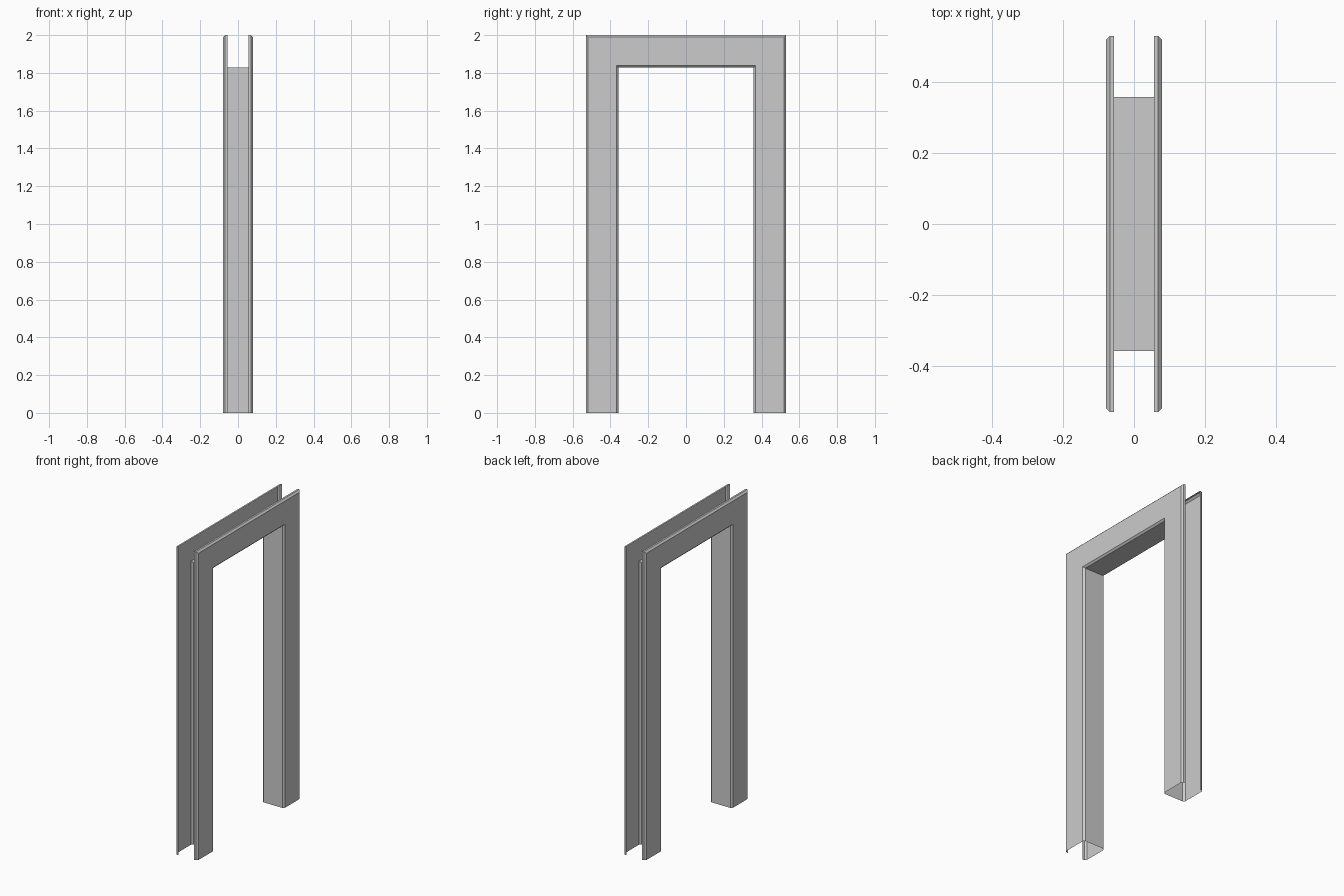
import bpy
import bmesh

cube = bpy.data.objects.get("Cube")
if cube:
    bpy.data.objects.remove(cube, do_unlink=True)

# Single grey finish
grey = bpy.data.materials.new("light grey")
grey.use_nodes = True
colour = (0.6, 0.6, 0.6, 1)
grey.diffuse_color = colour
grey.node_tree.nodes["Principled BSDF"].inputs["Base Color"].default_value = colour

HALF_OPENING, OPENING_TOP = 0.358, 1.828   # clear opening
DEPTH, HALF_WIDTH = 0.172, 0.079           # face width, half wall thickness
CHAMFER, LIP = 0.011, 0.056

# Open channel section: (x, distance outward from the opening)
half = [(LIP, DEPTH), (HALF_WIDTH - CHAMFER, DEPTH),
        (HALF_WIDTH, DEPTH - CHAMFER), (HALF_WIDTH, CHAMFER),
        (HALF_WIDTH - CHAMFER, 0)]
section = half + [(-x, d) for x, d in reversed(half)]


def build_strip(name, stations):
    """Sheet part running between two mitred or square-cut sections."""
    bm = bmesh.new()
    rows = [[bm.verts.new((x, *place(d))) for x, d in section] for place in stations]
    for a, b in zip(rows, rows[1:]):
        for i in range(len(section) - 1):
            bm.faces.new((a[i], a[i + 1], b[i + 1], b[i]))
    mesh = bpy.data.meshes.new(name)
    bm.to_mesh(mesh)
    bm.free()
    mesh.materials.append(grey)
    obj = bpy.data.objects.new(name, mesh)
    bpy.context.collection.objects.link(obj)
    return obj


def foot(side):
    return lambda d: (side * (HALF_OPENING + d), 0)


def corner(side):
    return lambda d: (side * (HALF_OPENING + d), OPENING_TOP + d)


# Two jambs and the head, mitred at the corners
build_strip("front_jamb", [foot(-1), corner(-1)])
build_strip("head", [corner(-1), corner(1)])
build_strip("back_jamb", [corner(1), foot(1)])
